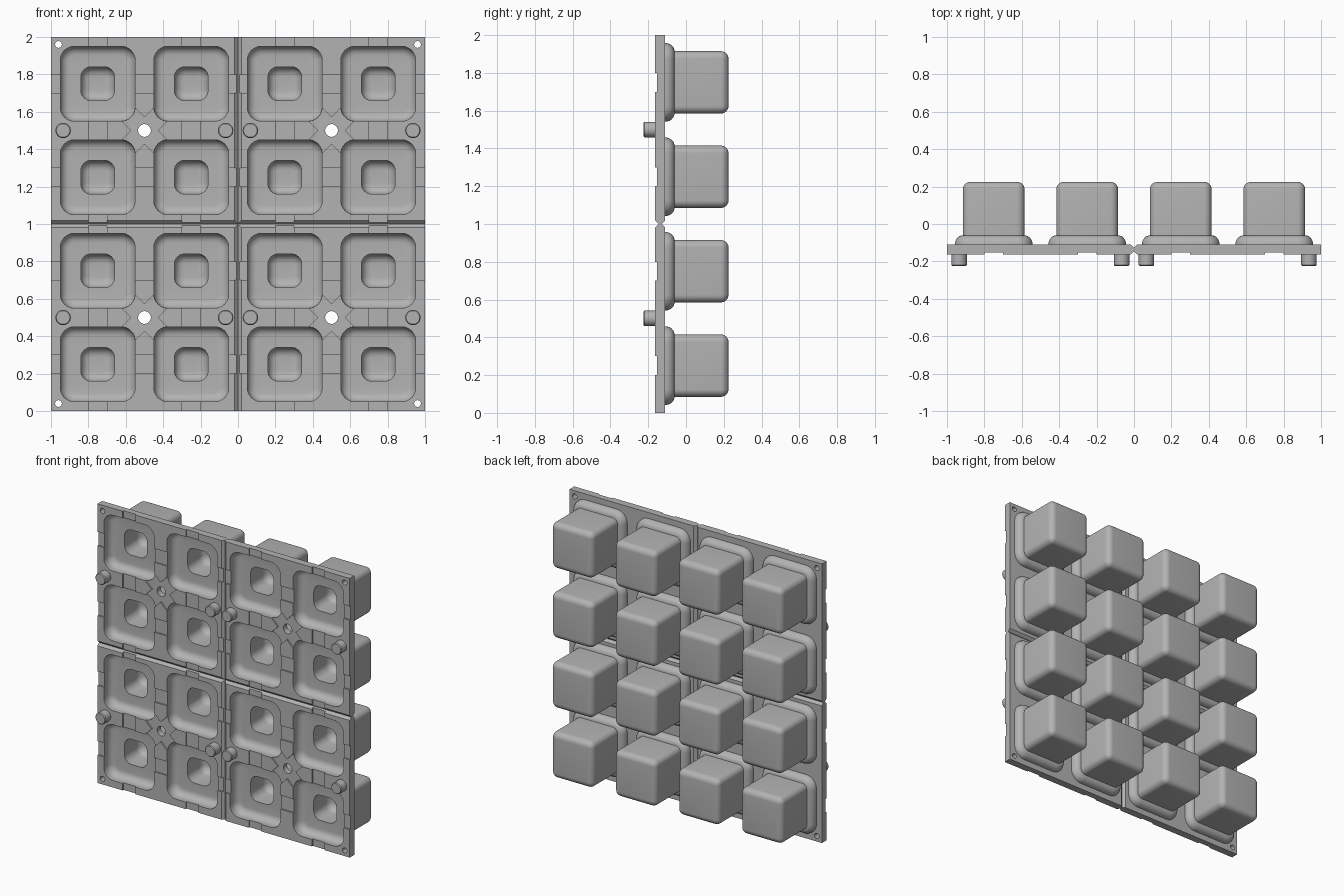
import bpy, bmesh, math
from mathutils import Matrix, Vector

if "Cube" in bpy.data.objects:
    bpy.data.objects.remove(bpy.data.objects["Cube"])

FRONT, BACK = -0.163, -0.11          # plate faces
CENTRES = (-0.75, -0.25, 0.25, 0.75)
HALVES = (-0.5, 0.5)

grey = bpy.data.materials.new("silicone grey")
grey.use_nodes = True
grey.diffuse_color = (0.45, 0.45, 0.45, 1)
grey.node_tree.nodes["Principled BSDF"].inputs["Base Color"].default_value = (0.45, 0.45, 0.45, 1)


def finish(name, bm):
    bmesh.ops.recalc_face_normals(bm, faces=bm.faces)
    mesh = bpy.data.meshes.new(name)
    bm.to_mesh(mesh)
    bm.free()
    mesh.materials.append(grey)
    obj = bpy.data.objects.new(name, mesh)
    bpy.context.collection.objects.link(obj)
    return obj


def smooth(obj, degrees):
    bpy.ops.object.select_all(action='DESELECT')
    obj.select_set(True)
    bpy.context.view_layer.objects.active = obj
    bpy.ops.object.shade_smooth_by_angle(angle=math.radians(degrees))


def add_box(bm, centre, size, rotation=Matrix()):
    matrix = Matrix.Translation(centre) @ rotation @ Matrix.Diagonal((*size, 1))
    bmesh.ops.create_cube(bm, size=1, matrix=matrix)


def add_rod(bm, x, z, radius, y0, y1, tip=None):
    matrix = Matrix.Translation((x, (y0 + y1) / 2, z)) @ Matrix.Rotation(math.pi / 2, 4, 'X')
    bmesh.ops.create_cone(bm, cap_ends=True, segments=32, radius1=radius,
                          radius2=tip or radius, depth=y1 - y0, matrix=matrix)


def add_loft(bm, profile, x=0, z=0, steps=8):
    """Rounded squares (half width, corner radius, y) joined into a closed skin."""
    rings = []
    for half, radius, y in profile:
        ring = []
        for quarter in range(4):
            a0 = quarter * math.pi / 2
            cx = math.copysign(half - radius, math.cos(a0 + math.pi / 4))
            cz = math.copysign(half - radius, math.sin(a0 + math.pi / 4))
            for i in range(steps + 1):
                a = a0 + i / steps * math.pi / 2
                ring.append(bm.verts.new((x + cx + radius * math.cos(a), y,
                                          z + cz + radius * math.sin(a))))
        rings.append(ring)
    for a, b in zip(rings, rings[1:]):
        for i in range(len(a)):
            j = (i + 1) % len(a)
            bm.faces.new((a[i], a[j], b[j], b[i]))
    bm.faces.new(rings[0])
    bm.faces.new(rings[-1])


def fillet(half0, corner0, y0, half1, corner1, y1, flat_first, steps=6):
    """Quarter-round between two rounded squares."""
    points = []
    for i in range(steps + 1):
        a = i / steps * math.pi / 2
        s, c = math.sin(a), 1 - math.cos(a)
        h, v = (s, c) if flat_first else (c, s)
        points.append((half0 + (half1 - half0) * h,
                       corner0 + (corner1 - corner0) * h, y0 + (y1 - y0) * v))
    return points


# Backing plate
bm = bmesh.new()
add_box(bm, (0, (FRONT + BACK) / 2, 1), (2, BACK - FRONT, 2))
plate = finish("backing_plate", bm)


def cut(bm):
    cutter = finish("cutter", bm)
    cutter.hide_render = True
    mod = plate.modifiers.new("cut", 'BOOLEAN')
    mod.operation, mod.solver, mod.object = 'DIFFERENCE', 'EXACT', cutter
    bpy.context.view_layer.objects.active = plate
    bpy.ops.object.modifier_apply(modifier=mod.name)
    bpy.data.objects.remove(cutter)


# Shallow air channels in rows and columns
for vertical in (False, True):
    bm = bmesh.new()
    for c in CENTRES:
        centre = (c, FRONT, 1) if vertical else (0, FRONT, 1 + c)
        size = (0.1, 0.02, 2.2) if vertical else (2.2, 0.02, 0.1)
        add_box(bm, centre, size)
    cut(bm)

# Diagonal channels around the centre holes
for angle in (45, -45):
    bm = bmesh.new()
    for x in HALVES:
        for z in HALVES:
            add_box(bm, (x, FRONT, 1 + z), (0.3, 0.02, 0.1),
                    Matrix.Rotation(math.radians(angle), 4, 'Y'))
    cut(bm)

# V-shaped tear grooves on both faces
for axis in 'XZ':
    bm = bmesh.new()
    for y in (FRONT, BACK):
        size = (2.2, 0.025, 0.025) if axis == 'X' else (0.025, 0.025, 2.2)
        add_box(bm, (0, y, 1), size, Matrix.Rotation(math.pi / 4, 4, axis))
    cut(bm)

# Round holes and key openings
bm = bmesh.new()
for sx in (-1, 1):
    for sz in (-1, 1):
        add_rod(bm, sx * 0.5, 1 + sz * 0.5, 0.034, -0.3, 0.1)
        add_rod(bm, sx * 0.96, 1 + sz * 0.96, 0.018, -0.3, 0.1)
cut(bm)
bm = bmesh.new()
for x in CENTRES:
    for z in CENTRES:
        add_loft(bm, [(0.2, 0.075, -0.3), (0.2, 0.075, 0.1)], x, 1 + z)
cut(bm)
smooth(plate, 25)

# Key: cavity floor, pocket, flange, then the solid cap
profile = fillet(0.04, 0.012, 0.1, 0.09, 0.055, 0.05, True)
profile += [(0.09, 0.055, -0.085), (0.152, 0.03, -0.085)]
profile += fillet(0.152, 0.03, -0.085, 0.2, 0.075, -0.133, True)[1:]
profile += [(0.2, 0.075, BACK - 0.002), (0.208, 0.083, BACK - 0.002)]
profile += fillet(0.208, 0.083, BACK, 0.165, 0.04, -0.061, False)
profile += fillet(0.165, 0.04, 0.185, 0.125, 0.004, 0.225, False)
bm = bmesh.new()
add_loft(bm, profile)
key = finish("key", bm)
smooth(key, 30)
for row, z in enumerate(CENTRES):
    for col, x in enumerate(CENTRES):
        obj = key if row == col == 0 else key.copy()
        if obj is not key:
            bpy.context.collection.objects.link(obj)
        obj.name = f"key_{row + 1}_{col + 1}"
        obj.location = (x, 0, 1 + z)

# Locating pins on the front
for x in (-0.935, -0.066, 0.066, 0.935):
    for z in HALVES:
        bm = bmesh.new()
        add_rod(bm, x, 1 + z, 0.041, -0.219, FRONT + 0.02)
        add_rod(bm, x, 1 + z, 0.041, -0.225, -0.219, 0.036)
        pin = finish("locating_pin", bm)
        smooth(pin, 30)
